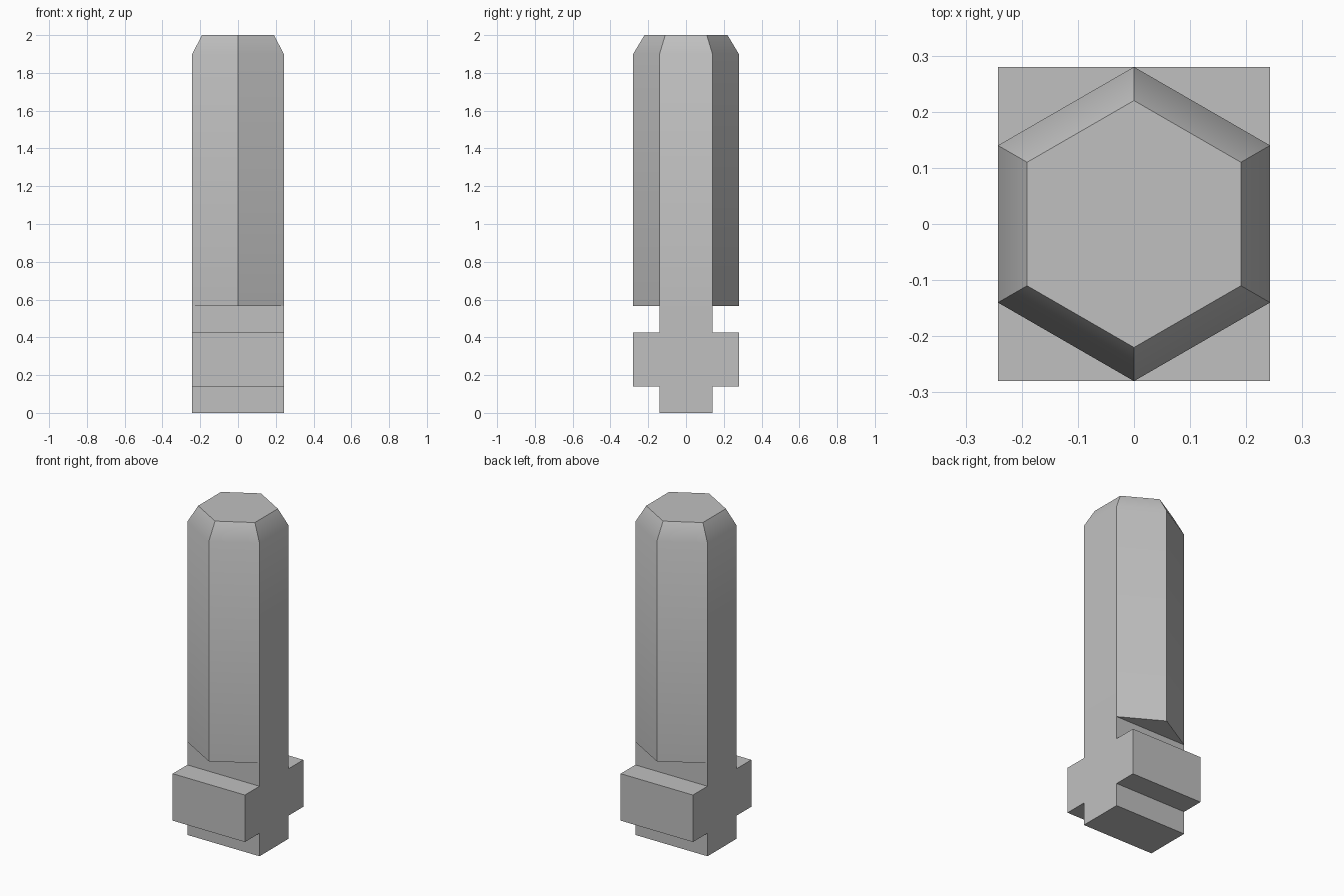
import bpy
import bmesh
from math import sin, cos, radians

cube = bpy.data.objects.get("Cube")
if cube:
    bpy.data.objects.remove(cube, do_unlink=True)

grey = bpy.data.materials.new("plain grey")
grey.use_nodes = True
colour = (0.53, 0.53, 0.53, 1)
grey.diffuse_color = colour
grey.node_tree.nodes["Principled BSDF"].inputs["Base Color"].default_value = colour

RADIUS = 0.28
HALF_WIDTH = RADIUS * cos(radians(30))   # flat-to-flat half width
HALF_CORE = RADIUS / 2                   # half the length of one hexagon side
SHOULDER = 0.565                         # where the shaft meets the foot


def finish(name, bm):
    """Turn a bmesh into a named, shaded object."""
    bmesh.ops.recalc_face_normals(bm, faces=bm.faces)
    mesh = bpy.data.meshes.new(name)
    bm.to_mesh(mesh)
    bm.free()
    mesh.materials.append(grey)
    obj = bpy.data.objects.new(name, mesh)
    bpy.context.collection.objects.link(obj)
    bpy.ops.object.select_all(action="DESELECT")
    obj.select_set(True)
    bpy.context.view_layer.objects.active = obj
    bpy.ops.object.shade_smooth_by_angle(angle=radians(30))
    return obj


# Hexagonal shaft with a chamfered top
bm = bmesh.new()
rings = []
for radius, z in ((RADIUS, SHOULDER), (RADIUS, 1.9), (0.22, 2.0)):
    angles = [radians(30 + 60 * i) for i in range(6)]
    rings.append([bm.verts.new((radius * cos(a), radius * sin(a), z)) for a in angles])
for low, high in zip(rings, rings[1:]):
    for i in range(6):
        j = (i + 1) % 6
        bm.faces.new((low[i], low[j], high[j], high[i]))
bm.faces.new(rings[-1])
# Underside shows only as a triangle at the front and at the back
for start in (0, 3):
    bm.faces.new(rings[0][start:start + 3][::-1])
finish("hexagonal_shaft", bm)

# Cross-shaped foot: a side profile extruded across the width
half = [(HALF_CORE, 0), (HALF_CORE, 0.14), (RADIUS, 0.14),
        (RADIUS, 0.425), (HALF_CORE, 0.425), (HALF_CORE, SHOULDER)]
profile = half + [(-y, z) for y, z in reversed(half)]
bm = bmesh.new()
side = bm.faces.new([bm.verts.new((-HALF_WIDTH, y, z)) for y, z in profile])
extruded = bmesh.ops.extrude_face_region(bm, geom=[side], use_keep_orig=True)
moved = [v for v in extruded["geom"] if isinstance(v, bmesh.types.BMVert)]
bmesh.ops.translate(bm, verts=moved, vec=(2 * HALF_WIDTH, 0, 0))
bmesh.ops.recalc_face_normals(bm, faces=bm.faces)
# Leave the join with the shaft open
join = [f for f in bm.faces if all(v.co.z > SHOULDER - 0.001 for v in f.verts)]
bmesh.ops.delete(bm, geom=join, context="FACES_ONLY")
finish("cross_foot", bm)
